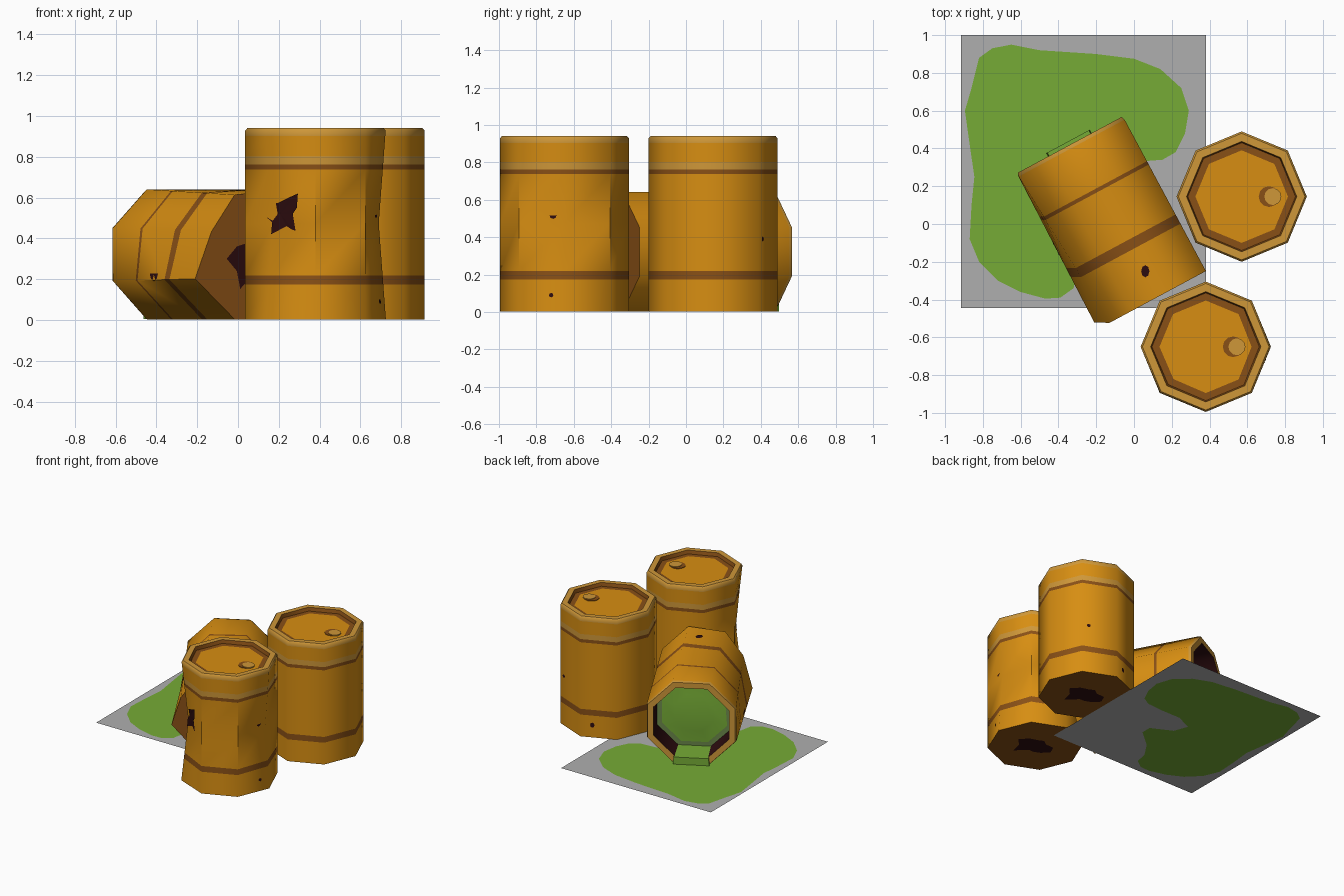
import bpy, bmesh
from math import sin, cos, pi, radians
from mathutils import Matrix, Vector
from mathutils.bvhtree import BVHTree

if "Cube" in bpy.data.objects:
    bpy.data.objects.remove(bpy.data.objects["Cube"])

COLOURS = {
    "orange_paint": (0.68, 0.27, 0.006), "light_orange": (0.62, 0.31, 0.04),
    "rust_brown": (0.25, 0.08, 0.008), "dark_hole": (0.026, 0.004, 0.005),
    "green_goo": (0.18, 0.41, 0.037), "murky_green": (0.15, 0.25, 0.07),
    "grey_floor": (0.43, 0.43, 0.43)}
NAMES = list(COLOURS)
MATS = []
for n, c in COLOURS.items():
    m = bpy.data.materials.new(n)
    m.diffuse_color = (*c, 1)
    m.use_nodes = True
    m.node_tree.nodes["Principled BSDF"].inputs["Base Color"].default_value = m.diffuse_color
    MATS.append(m)
OR, LT, BR, HO, GR, MU, GY = range(7)
R = 0.345


def make(name, verts, faces, mats, smooth=None):
    me = bpy.data.meshes.new(name)
    me.from_pydata([tuple(v) for v in verts], [], faces)
    for m in MATS:
        me.materials.append(m)
    for p, i in zip(me.polygons, mats):
        p.material_index = i
    if smooth:
        me.shade_smooth()
        me.set_sharp_from_angle(angle=radians(smooth))
    ob = bpy.data.objects.new(name, me)
    bpy.context.collection.objects.link(ob)
    return ob


def lathe(name, rings, mats, matrix, n=8, turn=0.0, dent=None):
    """Rings of (radius, height); mats = bottom cap, one per band, top cap."""
    verts, faces = [], [list(range(n))[::-1]]
    for r, z in rings:
        for i in range(n):
            a = turn + 2 * pi * i / n
            p = Vector((r * cos(a), r * sin(a), z))
            verts.append(matrix @ (p + dent(i, z, a) if dent else p))
    for k in range(len(rings) - 1):
        for i in range(n):
            j = (i + 1) % n
            faces.append([k * n + i, k * n + j, (k + 1) * n + j, (k + 1) * n + i])
    faces.append([(len(rings) - 1) * n + i for i in range(n)])
    fm = [mats[0]] + [m for m in mats[1:-1] for _ in range(n)] + [mats[-1]]
    return make(name, verts, faces, fm, 50)


def patch(name, barrel, centre, direction, outline):
    """Thin rust hole: a flat outline projected on to the barrel."""
    me = barrel.data
    tree = BVHTree.FromPolygons([v.co for v in me.vertices],
                                [list(p.vertices) for p in me.polygons])
    d = Vector(direction).normalized()
    up = Vector((0, 0, 1)) if abs(d.z) < 0.9 else Vector((0, 1, 0))
    side = d.cross(up).normalized()
    verts = []
    for x, y in [(0, 0)] + list(outline):
        o = Vector(centre) + side * x + up * y - d * 3
        hit, nor, _, _ = tree.ray_cast(o, d)
        if hit:
            verts.append(hit + nor * 0.003)
    k = len(verts) - 1
    make(name, verts, [[0, 1 + (i + 1) % k, 1 + i][::-1] for i in range(k)], [HO] * k)


def oval(w, h, n=8):
    return [(w * cos(2 * pi * i / n), h * sin(2 * pi * i / n)) for i in range(n)]


BLOB = [(r * cos(2 * pi * i / 12), r * sin(2 * pi * i / 12)) for i, r in
        enumerate([.14, .13, .08, .10, .09, .12, .16, .12, .17, .07, .08, .10])]

# Upright barrels
UP_RINGS = [(R, 0), (R, .17), (R, .215), (R, .47), (R, .735), (R, .76), (R, .80),
            (R, .90), (R, .925), (.335, .937), (.292, .937), (.285, .91), (.245, .91)]
UP_MATS = [BR, OR, BR, OR, OR, BR, LT, OR, LT, LT, LT, BR, BR, OR]


def side_dent(i, z, a):
    w = max(0, 1 - abs(z - .47) / .47) * {5: .05, 0: .035}.get(i, 0)
    return Vector((-cos(a) * w, -sin(a) * w, 0))


def upright(name, x, y, dent=None):
    mat = Matrix.Translation((x, y, .003))
    ob = lathe(name, UP_RINGS, UP_MATS, mat, dent=dent)
    lathe(name + "_bung_stain", [(.055, .908), (.055, .914)], [BR] * 3,
          mat @ Matrix.Translation((.145, 0, 0)), n=12)
    lathe(name + "_bung", [(.045, .908), (.045, .918)], [LT] * 3,
          mat @ Matrix.Translation((.165, 0, 0)), n=12)
    patch(name + "_base_hole", ob, (x, y, 0), (0, 0, 1), BLOB)
    return ob


back = upright("back_barrel", .57, .145)
front = upright("front_barrel", .38, -.65, side_dent)

patch("back_barrel_side_hole", back, (.77, .41, .39), (-.65, -.76, 0), oval(.014, .014))
patch("back_barrel_low_hole", back, (.49, .4, .1), (0, -1, 0), oval(.015, .02))
patch("front_barrel_side_hole", front, (.7, -.71, .52), (-1, 0, 0), oval(.02, .022))
patch("front_barrel_low_hole", front, (.7, -.72, .09), (-1, 0, 0), oval(.012, .012))
# ragged hole on the dented face
patch("front_barrel_ragged_hole", front, (.21, -.9, .52), (0, 1, 0),
      [(-.07, .045), (-.01, .055), (.04, .08), (.085, .10), (.08, .03), (.06, 0),
       (.075, -.09), (.03, -.06), (-.045, -.10), (-.04, -.04), (-.075, -.01)])

# Fallen open barrel
u, p = Vector((-.473, .881, 0)), Vector((.881, .473, 0))
lay = Matrix((p, (0, 0, -1), u)).transposed().to_4x4()
lay.translation = (.10, -.40, .322)
CRUSH = {3: (-.012, -.012, .04), 4: (.058, .02, 0), 5: (0, .027, 0)}


def end_dent(i, z, a):
    return Vector(CRUSH.get(i, (0, 0, 0))) * (1 - z / .93)


fallen = lathe("fallen_barrel",
               [(R, 0), (R, .285), (R, .34), (R, .64), (R, .66), (R, .91), (.338, .93),
                (.292, .93), (.29, .74), (.25, .74), (.15, .755)],
               [BR, OR, BR, OR, BR, OR, LT, LT, HO, MU, GR, GR],
               lay, turn=pi / 8, dent=end_dent)
patch("fallen_barrel_top_hole", fallen, (.06, -.25, 0), (0, 0, -1), oval(.022, .032))
patch("fallen_barrel_side_hole", fallen, (-.41, 0, .225), (0, 1, 0), oval(.02, .033))
patch("fallen_barrel_base_hole", fallen, (.08, -.40, .30), u, BLOB)

# Goo running out over the rim
box = [lay @ Vector((x, y, z)) for z in (.74, .95) for x, y in
       ((-.125, .262), (.125, .262), (.13, .318), (-.13, .318))]
make("goo_spill", box, [(3, 2, 1, 0), (4, 5, 6, 7), (0, 1, 5, 4), (1, 2, 6, 5),
                        (2, 3, 7, 6), (3, 0, 4, 7)], [GR] * 6)

# Floor sheet with the goo puddle cut into it
PUDDLE = [(-.82, .88), (-.75, .93), (-.65, .95), (-.5, .92), (-.2, .90), (0, .875),
          (.14, .82), (.25, .72), (.29, .60), (.27, .48), (.22, .38), (.15, .34),
          (.02, .33), (-.15, .33), (-.28, .27), (-.24, .16), (-.08, .08), (-.08, 0),
          (-.22, -.12), (-.30, -.24), (-.32, -.34), (-.39, -.39), (-.47, -.395),
          (-.60, -.36), (-.72, -.30), (-.82, -.20), (-.87, -.08), (-.86, .1),
          (-.845, .25), (-.87, .42), (-.895, .6), (-.86, .72)]
RECT = [(-.915, -.445), (.38, -.445), (.38, 1), (-.915, 1)]
bm = bmesh.new()
loops = [[bm.verts.new((x, y, 0)) for x, y in pts] for pts in (RECT, PUDDLE)]
edges = [bm.edges.new((l[i], l[i - 1])) for l in loops for i in range(len(l))]
bmesh.ops.triangle_fill(bm, edges=edges, use_beauty=True, normal=(0, 0, 1))
for f in bm.faces:
    f.material_index = GY
puddle = bm.faces.new(loops[1])
puddle.material_index = GR
for f in bm.faces:
    f.normal_update()
    if f.normal.z < 0:
        f.normal_flip()
floor = make("floor_with_puddle", [], [], [])
bm.to_mesh(floor.data)
bm.free()
